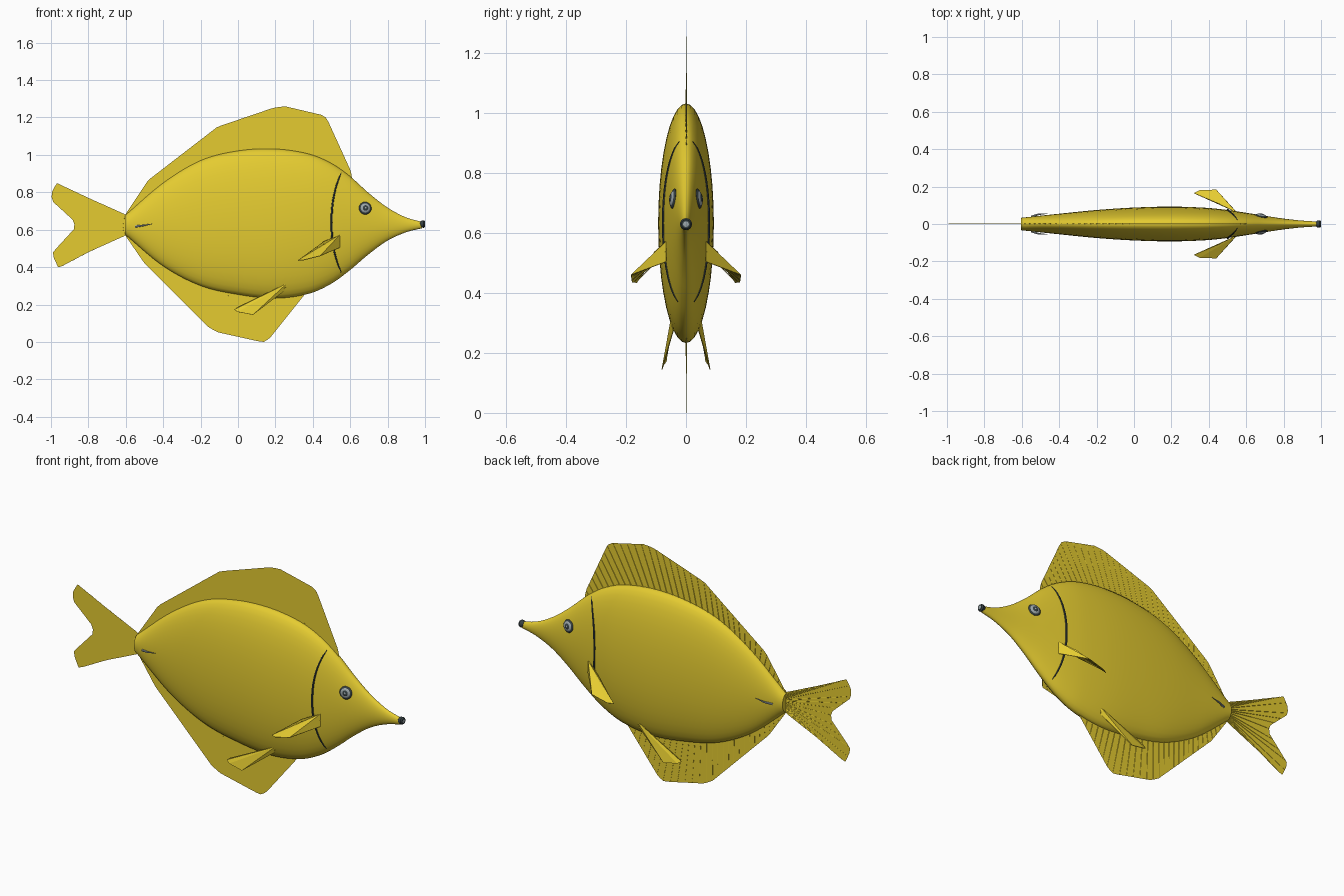
import bpy, bmesh, math
from mathutils import Vector

if "Cube" in bpy.data.objects:
    bpy.data.objects.remove(bpy.data.objects["Cube"])


def material(name, rgb):
    m = bpy.data.materials.new(name)
    m.use_nodes = True
    m.diffuse_color = (*rgb, 1)
    bsdf = m.node_tree.nodes["Principled BSDF"]
    bsdf.inputs["Base Color"].default_value = (*rgb, 1)
    bsdf.inputs["Roughness"].default_value = 0.6
    return m


YELLOW = material("yellow", (0.78, 0.60, 0.03))
DARK = material("dark slate", (0.035, 0.05, 0.055))
GREY = material("grey", (0.33, 0.38, 0.40))


def make(name, bm, mat, smooth=True):
    bmesh.ops.recalc_face_normals(bm, faces=bm.faces)
    me = bpy.data.meshes.new(name)
    bm.to_mesh(me)
    bm.free()
    ob = bpy.data.objects.new(name, me)
    bpy.context.collection.objects.link(ob)
    me.materials.append(mat)
    if smooth:
        bpy.ops.object.select_all(action='DESELECT')
        ob.select_set(True)
        bpy.context.view_layer.objects.active = ob
        bpy.ops.object.shade_smooth_by_angle(angle=math.radians(40))
    return ob


# Body stations: x, top, bottom, half width
STATIONS = [
    (-0.605, 0.675, 0.575, 0.033), (-0.4, 0.85, 0.405, 0.055),
    (-0.2, 0.97, 0.30, 0.075), (0, 1.022, 0.253, 0.088),
    (0.2, 1.032, 0.233, 0.093), (0.38, 1.005, 0.258, 0.087),
    (0.5, 0.955, 0.312, 0.075), (0.6, 0.885, 0.385, 0.06),
    (0.7, 0.795, 0.47, 0.044), (0.8, 0.718, 0.542, 0.029),
    (0.9, 0.665, 0.587, 0.018), (0.985, 0.642, 0.608, 0.013)]


def slope(i, k):
    a, b = STATIONS[max(i - 1, 0)], STATIONS[min(i + 1, len(STATIONS) - 1)]
    return (b[k] - a[k]) / (b[0] - a[0])


def station(x):
    """Smooth top, bottom and half width at x."""
    x = min(max(x, STATIONS[0][0]), STATIONS[-1][0])
    i = max(j for j in range(len(STATIONS) - 1) if STATIONS[j][0] <= x)
    a, b = STATIONS[i], STATIONS[i + 1]
    d = b[0] - a[0]
    t = (x - a[0]) / d
    s = t * t * (3 - 2 * t)
    return [a[k] + (b[k] - a[k]) * s + slope(i, k) * d * t * (1 - t) ** 2
            - slope(i + 1, k) * d * t * t * (1 - t) for k in (1, 2, 3)]


def skin(x, z, side=1):
    """Point on the flank above (x, z)."""
    top, bot, w = station(x)
    u = (2 * z - top - bot) / (top - bot)
    return Vector((x, side * w * math.sqrt(max(0, 1 - u * u)), z))


# Body
bm = bmesh.new()
rings, N = [], 40
for i in range(61):
    x = -0.605 + 1.59 * i / 60
    top, bot, w = station(x)
    rings.append([bm.verts.new((x, w * math.cos(a), (top + bot) / 2 + (top - bot) / 2 * math.sin(a)))
                  for a in (2 * math.pi * k / N for k in range(N))])
for r, q in zip(rings, rings[1:]):
    for k in range(N):
        bm.faces.new((r[k], r[(k + 1) % N], q[(k + 1) % N], q[k]))
bm.faces.new(rings[0])
bm.faces.new(rings[-1])
make("body", bm, YELLOW)


def along(path, t):
    """Point at a fraction of a polyline's length."""
    pts = [Vector(p) for p in path]
    left = t * sum((b - a).length for a, b in zip(pts, pts[1:]))
    for a, b in zip(pts, pts[1:]):
        d = (b - a).length
        if left <= d:
            return a.lerp(b, left / d)
        left -= d
    return pts[-1]


def tube(bm, pts, radii, n=6):
    """Tapered tube through points."""
    loops = []
    for i, p in enumerate(pts):
        d = (pts[min(i + 1, len(pts) - 1)] - pts[max(i - 1, 0)]).normalized()
        u = d.cross(Vector((0, 1, 0))).normalized()
        v = d.cross(u)
        loops.append([bm.verts.new(p + radii[i] * (u * math.cos(a) + v * math.sin(a)))
                      for a in (2 * math.pi * k / n for k in range(n))])
    for r, q in zip(loops, loops[1:]):
        for k in range(n):
            bm.faces.new((r[k], r[(k + 1) % n], q[(k + 1) % n], q[k]))
    bm.faces.new(loops[0])
    bm.faces.new(loops[-1])


def median_fin(name, base, edge, rays):
    """Flat fin between a base line and an outer edge, with rays on one side."""
    n = len(edge) - 1
    bm = bmesh.new()
    lo = [along(base, i / n) for i in range(n + 1)]
    for y in (-0.001, 0.001):
        vs = [(bm.verts.new((a.x, y, a.y)), bm.verts.new((b[0], y, b[1]))) for a, b in zip(lo, edge)]
        for p, q in zip(vs, vs[1:]):
            bm.faces.new((p[0], p[1], q[1], q[0]))
    make(name, bm, YELLOW, False)
    bm = bmesh.new()
    for i in range(1, rays):
        k = i / rays * n
        j = int(k)
        a = lo[j].lerp(lo[j + 1], k - j)
        b = Vector(edge[j]).lerp(Vector(edge[j + 1]), k - j)
        tube(bm, [Vector((a.x, 0.001, a.y)), Vector((b.x, 0.001, b.y))], [0.0023, 0.0008], 5)
    make(name + "_rays", bm, YELLOW)


def body_line(x0, x1, top):
    pts = []
    for i in range(25):
        x = x0 + (x1 - x0) * i / 24
        s = station(x)
        pts.append((x, s[0] - 0.012 if top else s[1] + 0.012))
    return pts


def spread(path, n):
    return [tuple(along(path, i / n)) for i in range(n + 1)]


# Fins on the midline
dorsal = [(-0.61, 0.67), (-0.48, 0.865), (-0.11, 1.15), (0.19, 1.252), (0.25, 1.26),
          (0.455, 1.212), (0.475, 1.195), (0.605, 0.91), (0.61, 0.87)]
median_fin("dorsal_fin", body_line(-0.605, 0.61, True), spread(dorsal, 60), 38)
anal = [(-0.61, 0.58), (-0.5, 0.42), (-0.16, 0.08), (-0.11, 0.052), (0.11, 0.003),
        (0.14, 0.0), (0.17, 0.02), (0.37, 0.27)]
median_fin("anal_fin", body_line(-0.605, 0.37, False), spread(anal, 60), 30)
tail = [(-0.61, 0.685), (-0.8, 0.77), (-0.97, 0.85), (-1, 0.79), (-0.99, 0.75), (-0.875, 0.645),
        (-0.875, 0.605), (-0.99, 0.48), (-0.985, 0.45), (-0.96, 0.395), (-0.8, 0.48), (-0.61, 0.565)]
median_fin("tail_fin", [(-0.59, 0.67), (-0.59, 0.58)], spread(tail, 48), 22)


# Paired fins
def paired_fin(name, outline, rays):
    for side, label in ((1, "left"), (-1, "right")):
        bm = bmesh.new()
        vs = [bm.verts.new((x, y * side, z)) for x, y, z in outline]
        for a, b in zip(vs[1:], vs[2:]):
            bm.faces.new((vs[0], a, b))
        ob = make(label + "_" + name, bm, YELLOW, False)
        mod = ob.modifiers.new("thickness", 'SOLIDIFY')
        mod.thickness, mod.offset = 0.003, 0
        # Rays fan from the root across the blade
        bm = bmesh.new()
        root = Vector(outline[0]).lerp(Vector(outline[1]), 0.5)
        for i in range(1, rays):
            tip = along(outline[2:], i / rays)
            pts = [Vector((p.x, p.y * side, p.z)) for p in (root, tip)]
            tube(bm, pts, [0.0025, 0.001], 5)
        make(label + "_" + name + "_rays", bm, YELLOW)


paired_fin("pectoral_fin", [(0.543, 0.066, 0.572), (0.545, 0.066, 0.505), (0.44, 0.183, 0.46),
                            (0.35, 0.18, 0.437), (0.32, 0.165, 0.435), (0.46, 0.105, 0.538)], 9)
paired_fin("pelvic_fin", [(0.26, 0.05, 0.312), (0.25, 0.042, 0.275), (0.08, 0.08, 0.145),
                          (0.0, 0.075, 0.16), (-0.02, 0.066, 0.172), (0.0, 0.066, 0.188)], 6)


# Flattened domes stacked along the skin normal
def disc(name, centre, normal, radius, depth, mat):
    bm = bmesh.new()
    bmesh.ops.create_uvsphere(bm, u_segments=24, v_segments=10, radius=1)
    turn = normal.to_track_quat('Z', 'Y')
    for v in bm.verts:
        v.co = centre + turn @ Vector((v.co.x * radius, v.co.y * radius, v.co.z * depth))
    make(name, bm, mat)


for side, label in ((1, "left"), (-1, "right")):
    # Eye
    ex, ez, e = 0.68, 0.715, 0.01
    p = skin(ex, ez, side)
    dx = skin(ex + e, ez, side) - skin(ex - e, ez, side)
    dz = skin(ex, ez + e, side) - skin(ex, ez - e, side)
    nrm = dz.cross(dx).normalized() * side
    disc(label + "_eye_rim", p, nrm, 0.034, 0.009, DARK)
    disc(label + "_iris", p + nrm * 0.003, nrm, 0.027, 0.009, GREY)
    disc(label + "_pupil", p + nrm * 0.006, nrm, 0.018, 0.008, DARK)
    disc(label + "_eye_glint", p + nrm * 0.010, nrm, 0.007, 0.005, GREY)
    # Gill slit
    bm = bmesh.new()
    pts = []
    for i in range(25):
        t = -1 + 2 * i / 24
        pts.append(skin(0.5 + 0.052 * abs(t) ** 2.3, 0.638 + 0.267 * t, side))
    tube(bm, pts, [0.002 + 0.0035 * math.sin(math.pi * i / 24) ** 0.5 for i in range(25)], 8)
    make(label + "_gill_slit", bm, DARK)
    # Tail spine
    bm = bmesh.new()
    tube(bm, [skin(-0.55, 0.617, side), Vector((-0.51, side * 0.052, 0.622)),
              Vector((-0.46, side * 0.056, 0.631))], [0.006, 0.0045, 0.001], 8)
    make(label + "_tail_spine", bm, GREY)

# Mouth: flared dark lips around a paler opening
bm = bmesh.new()
tube(bm, [Vector((x, 0, 0.63)) for x in (0.974, 0.98, 0.993, 1.0)], [0.013, 0.018, 0.020, 0.015], 20)
make("lips", bm, DARK)
disc("mouth_opening", Vector((0.998, 0, 0.63)), Vector((1, 0, 0)), 0.013, 0.003, GREY)
